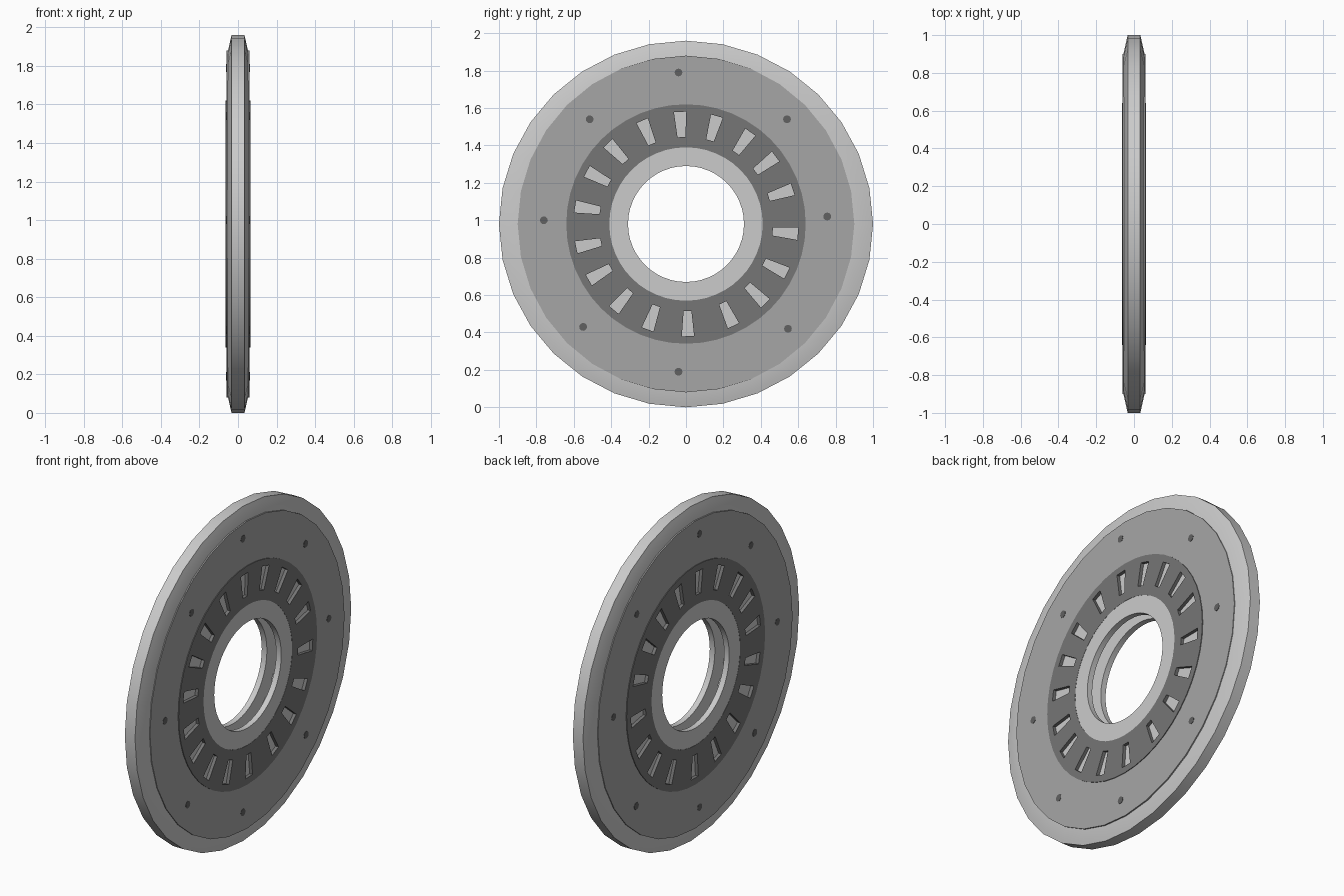
import bpy, bmesh
from math import sin, cos, pi, radians

if "Cube" in bpy.data.objects:
    bpy.data.objects.remove(bpy.data.objects["Cube"])

CZ = 0.98  # height of the wheel axis (axis runs along x)


def material(name, v):
    m = bpy.data.materials.new(name)
    m.diffuse_color = (v, v, v, 1)
    m.use_nodes = True
    m.node_tree.nodes["Principled BSDF"].inputs["Base Color"].default_value = m.diffuse_color
    return m


MID = material("mid_grey", 0.38)
DARK = material("dark_grey", 0.18)
BLACK = material("bolt_grey", 0.12)


def finish(name, bm, mat=None, smooth=True):
    bmesh.ops.recalc_face_normals(bm, faces=bm.faces)
    me = bpy.data.meshes.new(name)
    bm.to_mesh(me)
    bm.free()
    ob = bpy.data.objects.new(name, me)
    bpy.context.collection.objects.link(ob)
    if mat:
        me.materials.append(mat)
    if smooth:
        bpy.ops.object.select_all(action='DESELECT')
        ob.select_set(True)
        bpy.context.view_layer.objects.active = ob
        bpy.ops.object.shade_smooth_by_angle(angle=radians(25))
    return ob


def lathe(name, profile, sides, mat=None, zs=1.0):
    """Spin a closed (x, radius) profile around the wheel axis."""
    bm = bmesh.new()
    rings = []
    for i in range(sides):
        a = 2 * pi * i / sides
        rings.append([bm.verts.new((x, r * sin(a), CZ + zs * r * cos(a))) for x, r in profile])
    n = len(profile)
    for i in range(sides):
        p, q = rings[i], rings[(i + 1) % sides]
        for j in range(n):
            k = (j + 1) % n
            bm.faces.new((p[j], p[k], q[k], q[j]))
    return finish(name, bm, mat)


def wedge(bm, x0, x1, r0, r1, w0, w1, deg):
    """Radial block with half widths w0 (inner) and w1 (outer)."""
    a = radians(deg)
    quad = [(-w0, r0), (w0, r0), (w1, r1), (-w1, r1)]
    lo, hi = ([bm.verts.new((x, t * cos(a) + r * sin(a), CZ - t * sin(a) + r * cos(a)))
               for t, r in quad] for x in (x0, x1))
    bm.faces.new(lo)
    bm.faces.new(hi)
    for i in range(4):
        j = (i + 1) % 4
        bm.faces.new((lo[i], lo[j], hi[j], hi[i]))


# Bevelled outer rim
half = [(0.056, 0.80), (0.056, 0.90), (0.038, 0.98), (0.033, 1.0)]
lathe("outer_rim", half + [(-x, r) for x, r in reversed(half)], 32, zs=0.98)

# Hub core: two bore lips, central groove, and backing behind the slots
half = [(0.03, 0.46), (0.03, 0.31), (0.063, 0.31), (0.063, 0.415), (0.045, 0.415), (0.045, 0.82)]
lathe("hub_core", half + [(-x, r) for x, r in reversed(half)], 48)

slot_angles = [-3, 16, 35, 53, 72, 95, 116, 135, 155, 179, 200, 220, 240, 258, 279, 298, 316, 337]

# Vanes inside the bore groove
bm = bmesh.new()
for d in slot_angles:
    wedge(bm, -0.031, 0.031, 0.40, 0.465, 0.02, 0.02, d)
finish("bore_vanes", bm, smooth=False)

bolts = [(-0.04, 1.79), (0.54, 1.54), (0.755, 1.02), (0.545, 0.42),
         (-0.04, 0.19), (-0.55, 0.43), (-0.76, 1.0), (-0.515, 1.54)]

for s, side in ((1, "right"), (-1, "left")):
    # Flat disc face
    lathe("disc_face_" + side, [(s * 0.04, 0.62), (s * 0.06, 0.62), (s * 0.06, 0.90), (s * 0.04, 0.90)], 32, MID)

    # Slotted dark ring, slots cut through to the core
    ring = lathe("slotted_ring_" + side, [(s * 0.044, 0.41), (s * 0.064, 0.41), (s * 0.064, 0.64), (s * 0.044, 0.64)],
                 48, DARK)
    bm = bmesh.new()
    for d in slot_angles:
        wedge(bm, s * 0.03, s * 0.1, 0.465, 0.60, 0.021, 0.033, d)
    cutter = finish("slot_cutter_" + side, bm, smooth=False)
    cutter.hide_render = True
    mod = ring.modifiers.new("slots", 'BOOLEAN')
    mod.operation = 'DIFFERENCE'
    mod.solver = 'EXACT'
    mod.object = cutter
    bpy.context.view_layer.objects.active = ring
    with bpy.context.temp_override(object=ring, active_object=ring):
        bpy.ops.object.modifier_apply(modifier=mod.name)
    bpy.data.objects.remove(cutter)

    # Eight small bolts
    bm = bmesh.new()
    for y, z in bolts:
        rings = [[bm.verts.new((s * x, y + 0.021 * cos(2 * pi * i / 12), z + 0.021 * sin(2 * pi * i / 12)))
                  for i in range(12)] for x in (0.05, 0.0615)]
        for r in rings:
            bm.faces.new(r)
        for i in range(12):
            j = (i + 1) % 12
            bm.faces.new((rings[0][i], rings[0][j], rings[1][j], rings[1][i]))
    finish("bolts_" + side, bm, BLACK)
